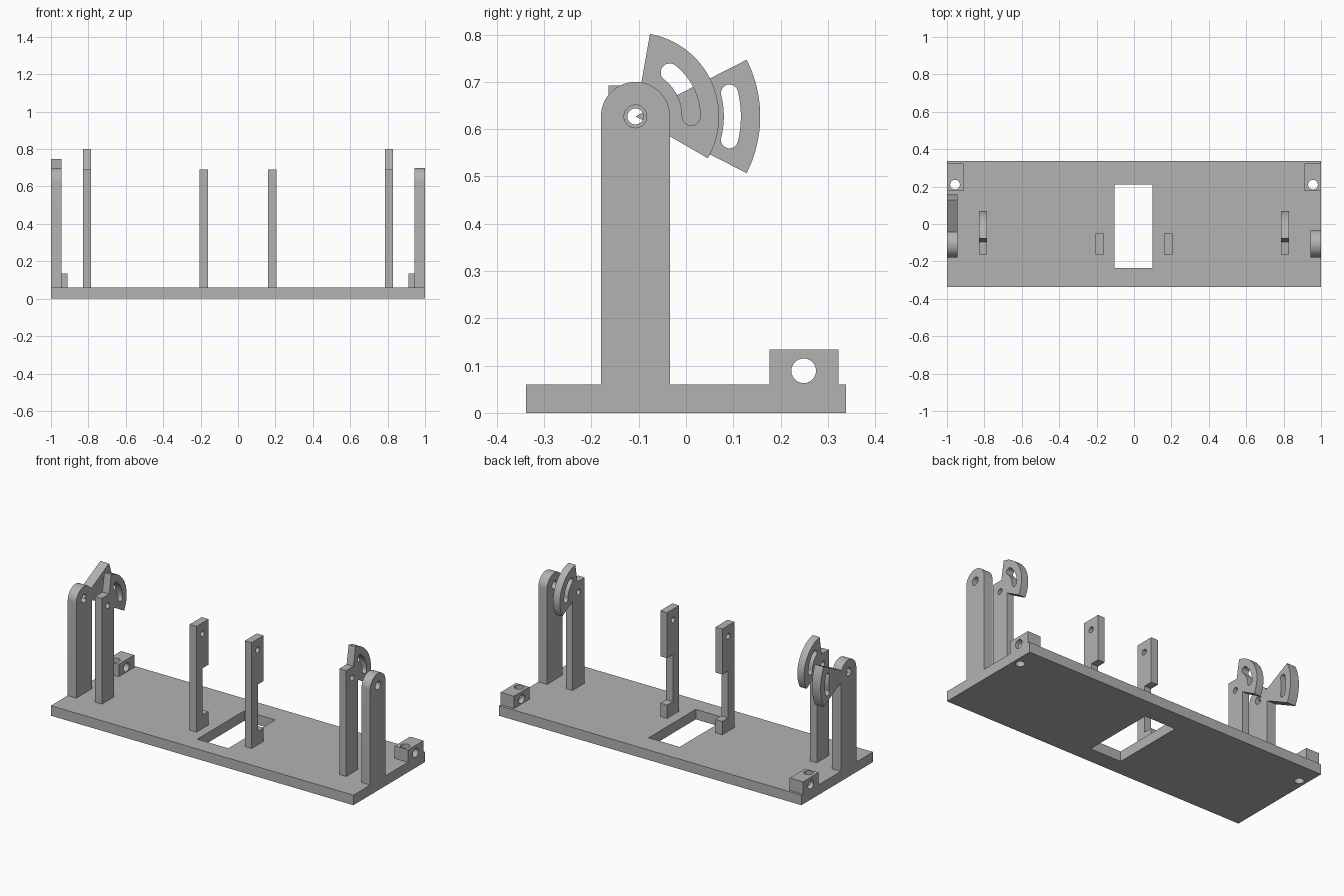
import bpy, bmesh
from math import sin, cos, radians, pi

cube = bpy.data.objects.get("Cube")
if cube:
    bpy.data.objects.remove(cube, do_unlink=True)

grey = bpy.data.materials.new("plain grey")
grey.use_nodes = True
COLOUR = (0.45, 0.45, 0.45, 1)
grey.diffuse_color = COLOUR
grey.node_tree.nodes["Principled BSDF"].inputs["Base Color"].default_value = COLOUR

PY, PZ = -0.107, 0.627      # shared pivot axis
BASE_TOP = 0.06


def prism(name, points, lo, hi, axis="x"):
    """Extrude a closed profile along x (points are y, z) or z (points are x, y)."""
    bm = bmesh.new()
    place = (lambda p: (lo, p[0], p[1])) if axis == "x" else (lambda p: (p[0], p[1], lo))
    face = bm.faces.new([bm.verts.new(place(p)) for p in points])
    moved = bmesh.ops.extrude_face_region(bm, geom=[face])["geom"]
    step = (hi - lo, 0, 0) if axis == "x" else (0, 0, hi - lo)
    bmesh.ops.translate(bm, vec=step, verts=[g for g in moved if isinstance(g, bmesh.types.BMVert)])
    bmesh.ops.recalc_face_normals(bm, faces=bm.faces)
    mesh = bpy.data.meshes.new(name)
    bm.to_mesh(mesh)
    bm.free()
    mesh.materials.append(grey)
    obj = bpy.data.objects.new(name, mesh)
    bpy.context.collection.objects.link(obj)
    return obj


def combine(target, tool, operation):
    """Apply a boolean and discard the tool."""
    mod = target.modifiers.new("bool", "BOOLEAN")
    mod.operation, mod.solver, mod.object = operation, "EXACT", tool
    bpy.ops.object.select_all(action="DESELECT")
    bpy.context.view_layer.objects.active = target
    target.select_set(True)
    bpy.ops.object.modifier_apply(modifier=mod.name)
    bpy.data.objects.remove(tool, do_unlink=True)


def arc(cy, cz, r, start, end, n=32):
    return [(cy + r * cos(radians(start + (end - start) * i / n)),
             cz + r * sin(radians(start + (end - start) * i / n))) for i in range(n + 1)]


def circle(c, d, r):
    return arc(c, d, r, 0, 360, 40)[:-1]


def rect(a, b, c, d):
    return [(a, c), (b, c), (b, d), (a, d)]


def span(side, inner, outer):
    return sorted((side * inner, side * outer))


def drill(obj, c, d, r, axis="x"):
    lo, hi = (-1.2, 1.2) if axis == "x" else (-0.1, 0.5)
    combine(obj, prism("drill", circle(c, d, r), lo, hi, axis), "DIFFERENCE")


def slotted_sector(name, lo, hi, radius, start, end, slot_r, half, slot_start, slot_end):
    """Pie slice around the pivot with a curved slot."""
    sector = prism(name, [(PY, PZ)] + arc(PY, PZ, radius, start, end), lo, hi)
    caps = []
    for angle, turn in ((slot_end, slot_end), (slot_start, slot_start + 180)):
        cy = PY + slot_r * cos(radians(angle))
        cz = PZ + slot_r * sin(radians(angle))
        caps.append(arc(cy, cz, half, turn, turn + 180, 16)[1:-1])
    outline = (arc(PY, PZ, slot_r + half, slot_start, slot_end) + caps[0]
               + arc(PY, PZ, slot_r - half, slot_end, slot_start) + caps[1])
    combine(sector, prism("slot", outline, lo - 0.1, hi + 0.1), "DIFFERENCE")
    return sector


# Base plate with a central window
base = prism("base_plate", rect(-1, 1, -0.338, 0.338), 0, BASE_TOP, "z")
combine(base, prism("window", rect(-0.105, 0.1, -0.235, 0.21), -0.1, 0.2, "z"), "DIFFERENCE")
parts = [base]

for side, label in ((1, "left"), (-1, "right")):
    # Outer round-topped post
    lo, hi = span(side, 0.943, 1)
    profile = [(PY - 0.073, BASE_TOP), (PY + 0.073, BASE_TOP)] + arc(PY, PZ, 0.073, 0, 180)
    outer = prism(label + "_outer_post", profile, lo, hi)
    drill(outer, PY, PZ, 0.024)
    if side < 0:
        combine(outer, slotted_sector("wide_sector", lo, hi, 0.264, -27, 27,
                                      0.205, 0.018, -14, 14), "UNION")

    # Inner post with its slotted sector
    lo, hi = span(side, 0.785, 0.83)
    inner = prism(label + "_inner_post", rect(-0.164, -0.05, BASE_TOP, 0.692), lo, hi)
    combine(inner, slotted_sector("sector", lo, hi, 0.177, -30, 80,
                                  0.118, 0.019, 0, 52), "UNION")
    drill(inner, PY, PZ, 0.017)

    # Middle post, cut away at the back between head and foot
    lo, hi = span(side, 0.16, 0.205)
    middle = prism(label + "_middle_post", rect(-0.164, -0.05, BASE_TOP, 0.692), lo, hi)
    combine(middle, prism("notch", rect(-0.105, 0, 0.14, 0.42), lo - 0.1, hi + 0.1), "DIFFERENCE")
    drill(middle, PY, PZ, 0.017)

    # Rear corner block, cross drilled
    lo, hi = span(side, 0.912, 1)
    block = prism(label + "_corner_block", rect(0.177, 0.323, BASE_TOP, 0.134), lo, hi)
    drill(block, 0.249, 0.089, 0.026)
    for obj in (block, base):
        drill(obj, side * 0.957, 0.21, 0.026, "z")
    parts += [outer, inner, middle, block]

# Smooth the curved walls, keep the edges crisp
bpy.ops.object.select_all(action="DESELECT")
for obj in parts:
    obj.select_set(True)
bpy.context.view_layer.objects.active = base
bpy.ops.object.shade_smooth_by_angle(angle=radians(30))
